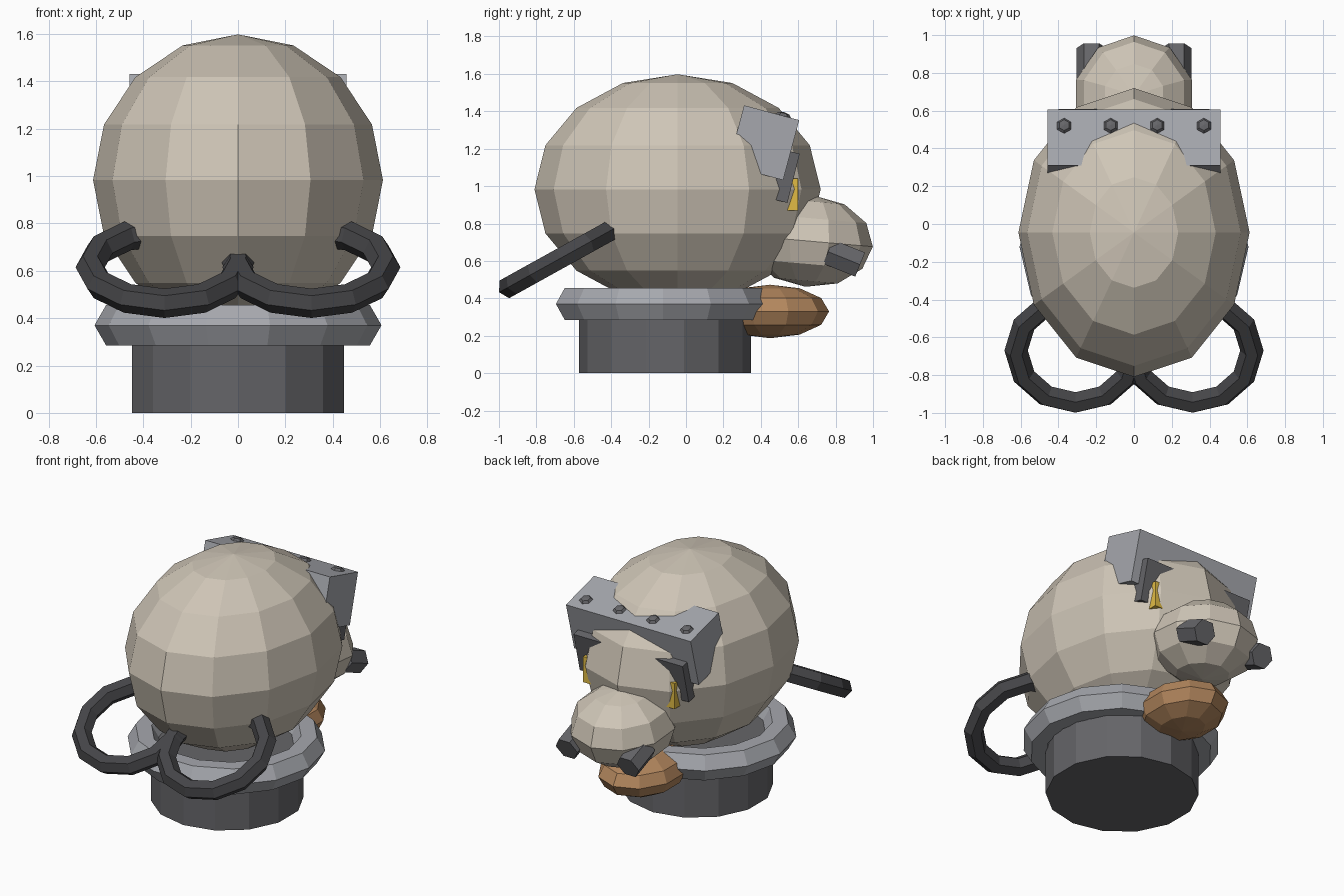
import bpy
from math import radians

if "Cube" in bpy.data.objects:
    bpy.data.objects.remove(bpy.data.objects["Cube"])


def material(name, rgb):
    m = bpy.data.materials.new(name)
    m.diffuse_color = (*rgb, 1)
    m.use_nodes = True
    m.node_tree.nodes["Principled BSDF"].inputs["Base Color"].default_value = m.diffuse_color
    return m


TAN = material("tan", (0.62, 0.56, 0.47))
DARK = material("dark_grey", (0.06, 0.06, 0.065))
MID = material("mid_grey", (0.13, 0.13, 0.14))
STEEL = material("steel", (0.38, 0.39, 0.42))
BROWN = material("brown", (0.45, 0.24, 0.11))
YELLOW = material("yellow", (0.75, 0.5, 0.06))


def finish(name, mat, scale=(1, 1, 1), tilt=0, spin=0):
    o = bpy.context.object
    o.name = name
    o.scale = scale
    o.rotation_mode = 'ZYX'
    o.rotation_euler = (radians(tilt), 0, radians(spin))
    o.data.materials.append(mat)
    return o


def ball(name, mat, loc, radii, segs, rings, tilt=0):
    bpy.ops.mesh.primitive_uv_sphere_add(segments=segs, ring_count=rings, radius=1, location=loc)
    return finish(name, mat, radii, tilt)


def box(name, mat, loc, size, tilt=0):
    bpy.ops.mesh.primitive_cube_add(size=1, location=loc)
    return finish(name, mat, size, tilt)


def tube(name, mat, loc, r, depth, sides, tilt=0, spin=0):
    bpy.ops.mesh.primitive_cylinder_add(vertices=sides, radius=r, depth=depth, location=loc)
    return finish(name, mat, tilt=tilt, spin=spin)


def ring(name, mat, loc, major, minor, segs, tilt=0, scale=(1, 1, 1)):
    bpy.ops.mesh.primitive_torus_add(major_segments=segs, minor_segments=6, major_radius=major,
                                     minor_radius=minor, location=loc)
    return finish(name, mat, scale, tilt)


# Neck and collar
tube("neck", MID, (0, -0.112, 0.19), 0.46, 0.38, 14)
ring("collar", STEEL, (0, -0.122, 0.37), 0.508, 0.098, 14, scale=(1, 0.97, 1))

# Head, snout and jaw
ball("head", TAN, (0, -0.045, 0.983), (0.612, 0.765, 0.615), 12, 8)
ball("snout", TAN, (0, 0.66, 0.706), (0.322, 0.34, 0.245), 10, 6, tilt=-5)
ball("jaw", BROWN, (0, 0.45, 0.33), (0.255, 0.315, 0.143), 10, 6)

# Brow plate, tilted forward, with rivets along its top
box("brow_plate", STEEL, (0, 0.415, 1.232), (0.915, 0.305, 0.332), tilt=-15)
for x in (-0.37, -0.123, 0.123, 0.37):
    ball("rivet", MID, (x, 0.52, 1.376), (0.042, 0.042, 0.02), 6, 4, tilt=-15)

# Mirrored parts: eye sockets, eyes, nostril tubes, rear hoses
for side, s in (("left", -1), ("right", 1)):
    box(side + "_eye_socket", MID, (s * 0.29, 0.478, 1.066), (0.22, 0.2, 0.27), tilt=-14)
    box(side + "_eye", YELLOW, (s * 0.25, 0.54, 0.955), (0.172, 0.12, 0.17))
    tube(side + "_nostril", MID, (s * 0.225, 0.845, 0.615), 0.08, 0.185, 6, tilt=-112, spin=90)
    ring(side + "_hose", DARK, (s * 0.31, -0.67, 0.615), 0.314, 0.062, 12, tilt=29)
